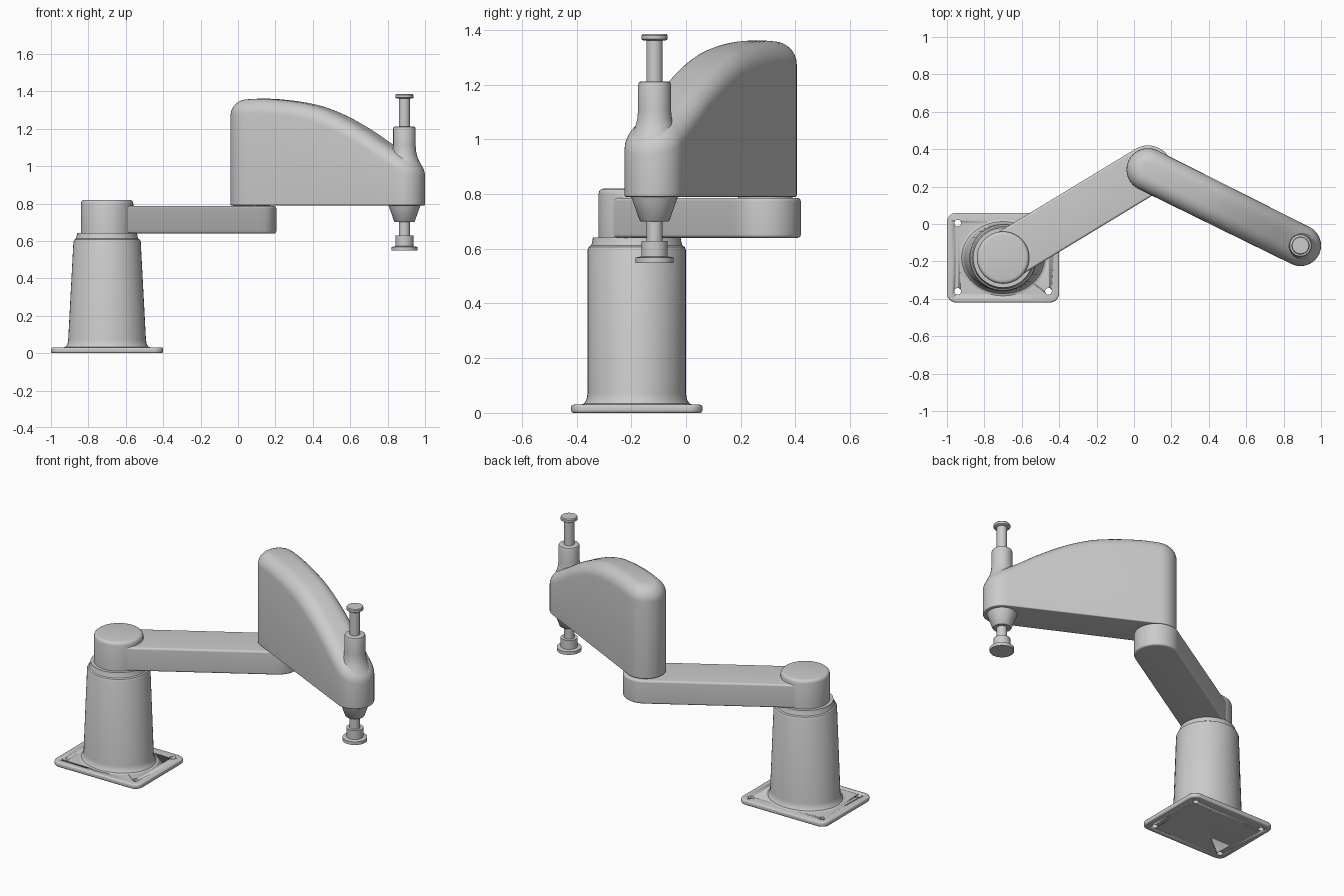
import bpy, bmesh, math
from mathutils import Vector

if "Cube" in bpy.data.objects:
    bpy.data.objects.remove(bpy.data.objects["Cube"])

BASE, ELBOW, TOOL = Vector((-.70, -.18)), Vector((.075, .29)), Vector((.89, -.115))


def finish(name, bm, angle=35):
    bmesh.ops.remove_doubles(bm, verts=bm.verts, dist=1e-5)
    bmesh.ops.recalc_face_normals(bm, faces=bm.faces)
    me = bpy.data.meshes.new(name)
    bm.to_mesh(me)
    bm.free()
    ob = bpy.data.objects.new(name, me)
    bpy.context.collection.objects.link(ob)
    bpy.ops.object.select_all(action='DESELECT')
    ob.select_set(True)
    bpy.context.view_layer.objects.active = ob
    bpy.ops.object.shade_smooth_by_angle(angle=math.radians(angle))
    return ob


def skin(bm, rings):
    for a, b in zip(rings, rings[1:]):
        for i in range(len(a)):
            j = (i + 1) % len(a)
            bm.faces.new((a[i], a[j], b[j], b[i]))


def turned(name, centre, profile, n=48):
    """Stacked ellipses; each profile entry is (rx, ry, z) or (r, z)."""
    bm = bmesh.new()
    rings = []
    for p in profile:
        rx, ry, z = p[0], p[-2], p[-1]
        rings.append([bm.verts.new((centre.x + rx * math.cos(2 * math.pi * i / n),
                                    centre.y + ry * math.sin(2 * math.pi * i / n), z))
                      for i in range(n)])
    skin(bm, rings)
    bm.faces.new(rings[0])
    bm.faces.new(rings[-1])
    return finish(name, bm)


def interp(points):
    """Smooth height curve through a few (s, z) points."""
    def slope(i):
        a, b = points[max(i - 1, 0)], points[min(i + 1, len(points) - 1)]
        return (b[1] - a[1]) / (b[0] - a[0])

    def f(s):
        s = min(max(s, points[0][0]), points[-1][0])
        i = max(k for k in range(len(points) - 1) if points[k][0] <= s)
        (s0, z0), (s1, z1) = points[i], points[i + 1]
        h = s1 - s0
        t = (s - s0) / h
        return ((2*t**3 - 3*t*t + 1) * z0 + (t**3 - 2*t*t + t) * h * slope(i)
                + (3*t*t - 2*t**3) * z1 + (t**3 - t*t) * h * slope(i + 1))
    return f


def link_arm(name, a, b, ra, rb, bottom, top, round_top, round_bottom):
    """Round-ended beam from a to b with a height curve and rounded rims."""
    d = b - a
    length = d.length
    d.normalize()
    side = Vector((-d.y, d.x))
    m, n, k = 10, 28, 7

    def half(inset):
        p, q = ra - inset, rb - inset
        pts = [(p * math.cos(t), p * math.sin(t))
               for t in (math.pi - math.pi / 2 * i / m for i in range(m + 1))]
        pts += [(length * i / n, p + (q - p) * i / n) for i in range(1, n)]
        pts += [(length + q * math.cos(t), q * math.sin(t))
                for t in (math.pi / 2 * (1 - i / m) for i in range(m))]
        return pts + [(length + q, 0)]

    bm = bmesh.new()

    def ring(inset, height):
        h = half(inset)
        h[0] = (h[0][0], 0)
        loop = h + [(s, -t) for s, t in h[-2:0:-1]]
        return [bm.verts.new((*(a + d * s + side * t), height(s))) for s, t in loop]

    arcs = [math.pi / 2 * i / k for i in range(k + 1)]
    rings = [ring(round_bottom * (1 - math.sin(t)),
                  lambda s, t=t: bottom + round_bottom * (1 - math.cos(t))) for t in arcs]
    rings += [ring(round_top * (1 - math.cos(t)),
                   lambda s, t=t: top(s) - round_top * (1 - math.sin(t))) for t in arcs]
    skin(bm, rings)
    for r in (rings[0], rings[-1]):
        c = len(r)
        for i in range(c // 2):
            quad = [r[i], r[i + 1], r[-i - 1], r[-i % c]]
            bm.faces.new(list(dict.fromkeys(quad)))
    return finish(name, bm)


# base plate with rounded corners and four bolt holes
bm = bmesh.new()
bmesh.ops.create_cube(bm, size=1)
for v in bm.verts:
    v.co = (v.co.x * .6 - .7, v.co.y * .48 - .18, v.co.z * .03 + .015)
upright = [e for e in bm.edges if abs(e.verts[0].co.z - e.verts[1].co.z) > .01]
bmesh.ops.bevel(bm, geom=upright, offset=.05, segments=8, profile=.5, affect='EDGES')
rims = [e for e in bm.edges if abs(e.verts[0].co.z - e.verts[1].co.z) < .001]
bmesh.ops.bevel(bm, geom=rims, offset=.009, segments=3, profile=.5, affect='EDGES')
plate = finish("base_plate", bm)

bm = bmesh.new()
for x in (-.943, -.457):
    for y in (-.36, .005):
        g = bmesh.ops.create_cone(bm, cap_ends=True, segments=20, radius1=.018,
                                  radius2=.018, depth=.2)
        bmesh.ops.translate(bm, verts=g["verts"], vec=(x, y, 0))
cutter = finish("bolt_hole_cutter", bm)
cutter.hide_render = True
cutter.display_type = 'WIRE'
mod = plate.modifiers.new("bolt_holes", 'BOOLEAN')
mod.operation, mod.object, mod.solver = 'DIFFERENCE', cutter, 'EXACT'

# pedestal column, wider in x at the foot
turned("pedestal", BASE, [(.24, .21, .028), (.222, .193, .034), (.212, .184, .048),
                          (.208, .18, .07), (.18, .18, .595), (.175, .175, .607),
                          (.167, .167, .612), (.163, .163, .625), (.16, .16, .642)])

# shoulder hub
turned("shoulder_hub", BASE, [(.14, .64), (.14, .80), (.137, .811), (.13, .818), (.12, .82)])

# inner and outer arms
link_arm("inner_arm", BASE, ELBOW, .13, .13, .64, lambda s: .786, .012, .012)
turned("elbow_bearing", ELBOW, [(.10, .78), (.10, .795)])
crest = interp([(-.12, 1.35), (.1, 1.36), (.36, 1.33), (.53, 1.275), (.7, 1.19),
                (.83, 1.11), (.93, 1.055), (1.03, 1.02)])
link_arm("outer_arm_housing", ELBOW, TOOL, .115, .11, .79, crest, .08, .006)

# tool spindle: sleeve, shaft and lower flange
turned("spindle_sleeve", TOOL, [(.105, .97), (.088, 1.01), (.072, 1.04), (.063, 1.075),
                                (.06, 1.11), (.06, 1.20), (.057, 1.209), (.05, 1.212)])
turned("spindle_shaft", TOOL, [(.03, .60), (.03, 1.37)], 32)
turned("shaft_cap", TOOL, [(.042, 1.362), (.048, 1.366), (.048, 1.38), (.044, 1.385)], 32)
turned("lower_collar", TOOL, [(.05, .70), (.055, .704), (.08, .775), (.088, .795)])
turned("tool_flange", TOOL, [(.07, .548), (.07, .568), (.048, .572), (.048, .628)], 40)
